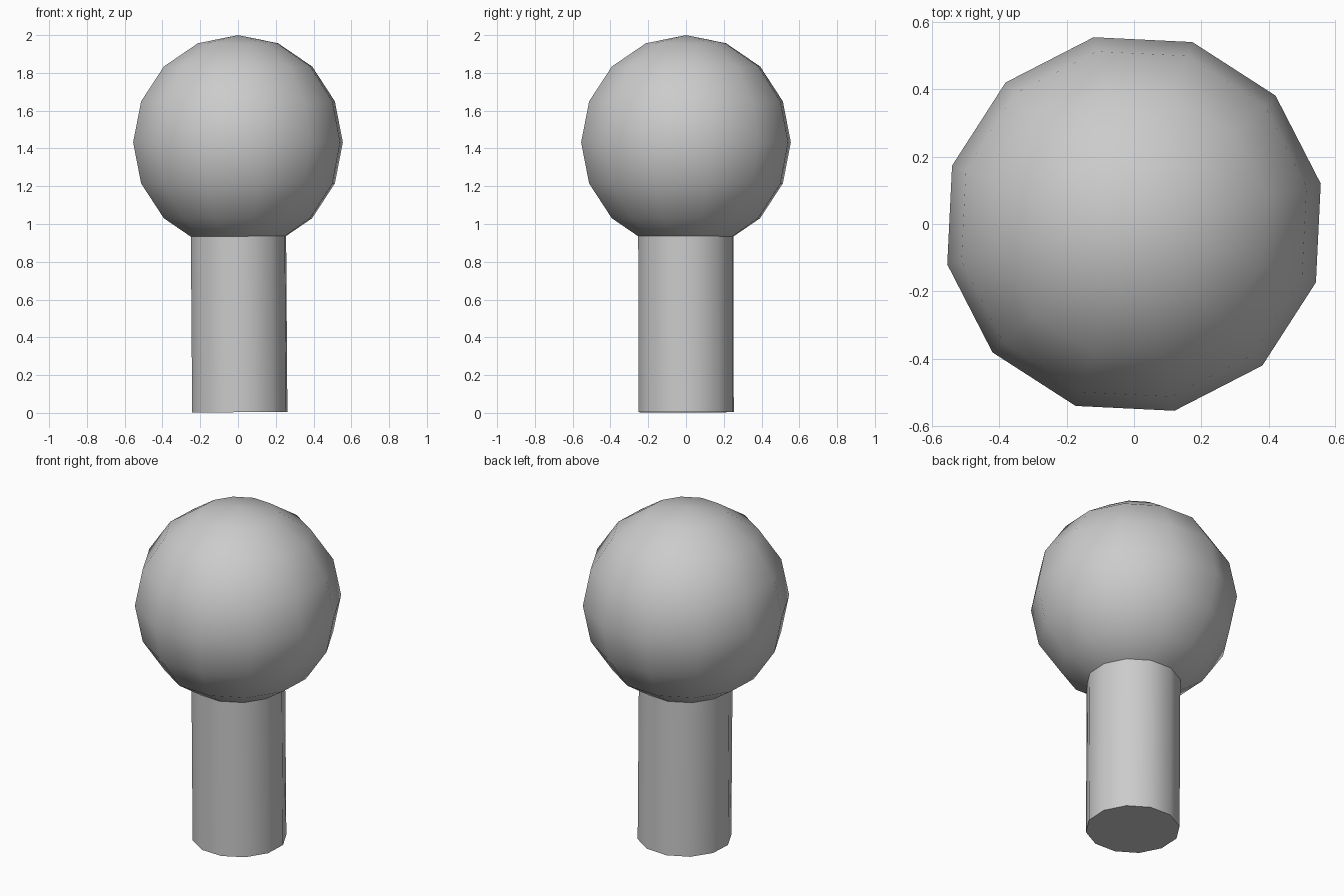
import bpy
from math import radians

if "Cube" in bpy.data.objects:
    bpy.data.objects.remove(bpy.data.objects["Cube"])

TURN = radians(12.2)   # shared twist of the 12-sided sections


def finish(name):
    obj = bpy.context.object
    obj.name = name
    bpy.ops.object.shade_smooth_by_angle(angle=radians(40))
    return obj


# Round head: 12 segments, 8 rings
bpy.ops.mesh.primitive_uv_sphere_add(
    segments=12, ring_count=8, radius=0.568,
    location=(0, 0, 1.432), rotation=(0, 0, TURN))
finish("round_head")

# Stem: 12-sided, leaning very slightly, its top tucked into the head
bottom, top = 0.004, 0.945
bpy.ops.mesh.primitive_cylinder_add(
    vertices=12, radius=0.258, depth=top - bottom,
    location=(0.006, 0, (top + bottom) / 2),
    rotation=(0, -0.0075, TURN))
finish("stem")
